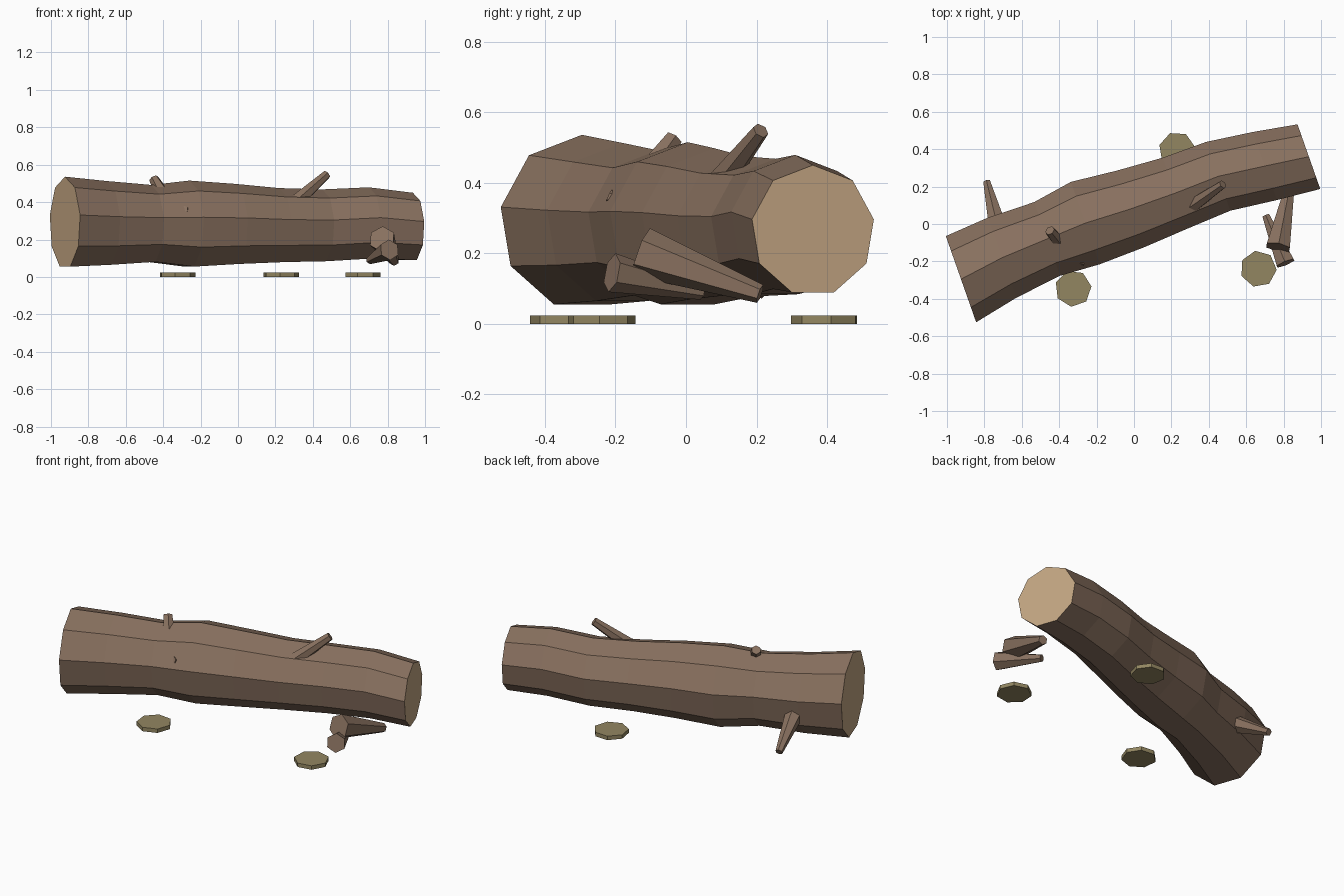
import bpy, bmesh, math
from mathutils import Vector

if "Cube" in bpy.data.objects:
    bpy.data.objects.remove(bpy.data.objects["Cube"])


def material(name, rgb):
    m = bpy.data.materials.new(name)
    m.diffuse_color = (*rgb, 1)
    m.use_nodes = True
    m.node_tree.nodes["Principled BSDF"].inputs["Base Color"].default_value = m.diffuse_color
    return m


BARK = material("bark", (0.25, 0.165, 0.115))
WOOD = material("cut_wood", (0.56, 0.39, 0.23))
FUNGUS = material("fungus", (0.29, 0.24, 0.12))


def loft(name, rings, side_mat, cap_mat):
    """Skin a list of closed rings and cap both ends."""
    bm = bmesh.new()
    loops = [[bm.verts.new(p) for p in ring] for ring in rings]
    n = len(loops[0])
    for a, b in zip(loops, loops[1:]):
        for k in range(n):
            j = (k + 1) % n
            bm.faces.new((a[k], a[j], b[j], b[k]))
    for ring in (loops[0], loops[-1]):
        bm.faces.new(ring).material_index = 1
    bmesh.ops.recalc_face_normals(bm, faces=bm.faces)
    me = bpy.data.meshes.new(name)
    bm.to_mesh(me)
    bm.free()
    me.materials.append(side_mat)
    me.materials.append(cap_mat)
    ob = bpy.data.objects.new(name, me)
    bpy.context.collection.objects.link(ob)
    return ob


def circle(center, u, v, r, n, start=0.0):
    c = Vector(center)
    angles = [start + 2 * math.pi * k / n for k in range(n)]
    return [c + r * (math.cos(t) * u + math.sin(t) * v) for t in angles]


def branch(name, base, tip, r0, r1, n=6):
    """Tapered stick between two points."""
    d = (Vector(tip) - Vector(base)).normalized()
    u = d.cross(Vector((0, 0, 1))).normalized()
    v = u.cross(d)
    loft(name, [circle(base, u, v, r0, n, math.pi / 2),
                circle(tip, u, v, r1, n, math.pi / 2)], BARK, BARK)


# Log trunk: nine-sided sections (x, y, z, radius) along a gently bent axis
sections = [
    (-0.925, -0.295, 0.288, 0.248), (-0.705, -0.180, 0.282, 0.231),
    (-0.465, -0.080, 0.280, 0.212), (-0.260, 0.005, 0.278, 0.237),
    (-0.020, 0.080, 0.277, 0.221), (0.220, 0.165, 0.271, 0.204),
    (0.450, 0.255, 0.270, 0.198), (0.700, 0.310, 0.283, 0.196),
    (0.935, 0.360, 0.264, 0.186)]
side = Vector((0.332, -0.943, 0))
up = Vector((0, 0, 1))
loft("log", [circle((x, y, z), side, up, r, 9, math.pi / 2)
             for x, y, z, r in sections], BARK, WOOD)

# Branches and stubs growing out of the trunk
branch("long_branch", (0.22, 0.035, 0.32), (0.475, 0.212, 0.548), 0.05, 0.024)
branch("top_stub", (-0.39, -0.11, 0.42), (-0.45, -0.035, 0.525), 0.042, 0.027)
branch("side_stub", (-0.265, -0.10, 0.31), (-0.287, -0.218, 0.362), 0.03, 0.02)
branch("rear_branch", (-0.72, -0.05, 0.25), (-0.787, 0.225, 0.09), 0.058, 0.021)

# Loose broken sticks under the right end
branch("front_stick", (0.81, -0.21, 0.145), (0.705, 0.045, 0.09), 0.056, 0.022)
branch("back_stick", (0.77, -0.125, 0.203), (0.835, 0.21, 0.085), 0.072, 0.027)

# Flat seven-sided fungus discs on the ground
for i, (x, y, turn) in enumerate([(-0.325, -0.345, 58), (0.665, -0.24, 100),
                                  (0.23, 0.395, 61)]):
    rings = [circle((x, y, z), Vector((1, 0, 0)), Vector((0, 1, 0)), 0.098, 7,
                    math.radians(turn)) for z in (0, 0.024)]
    loft(f"ground_disc_{i + 1}", rings, FUNGUS, FUNGUS)
